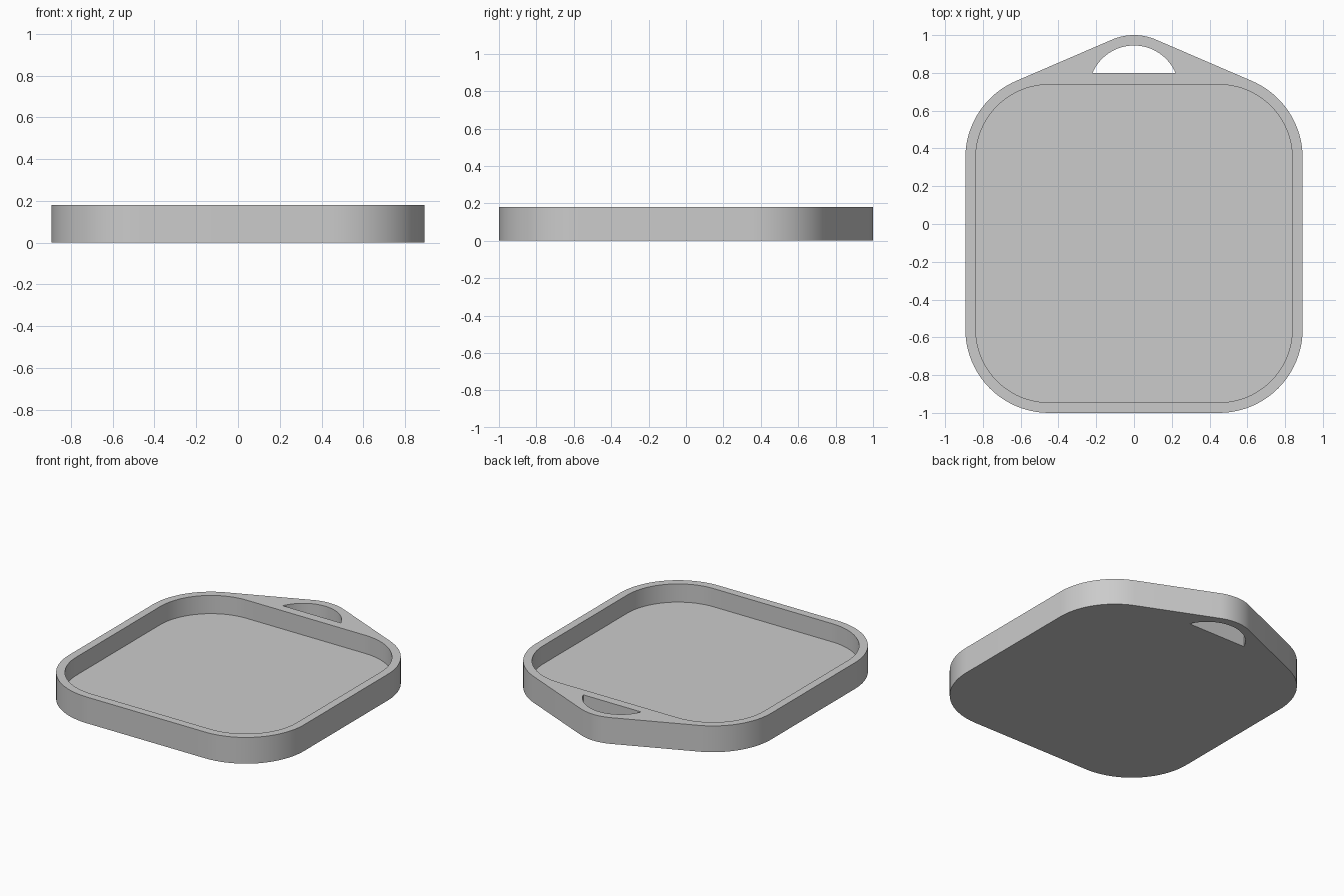
import bpy
import bmesh
from math import cos, sin, acos, atan2, hypot, pi, radians, sqrt

cube = bpy.data.objects.get("Cube")
if cube:
    bpy.data.objects.remove(cube)

HEIGHT, WALL, FLOOR = 0.18, 0.055, 0.055
CX, CY_FRONT, CY_BACK = 0.45, -0.557, 0.35   # corner arc centres
CORNER_R = 0.443
TAB_Y, TAB_R = 0.706, 0.294                  # hanging tab arc
HOLE_R, HOLE_Y = 0.239, 0.80                 # hole arc and its flat side


def arc(x, y, r, start, end, steps=20):
    return [(x + r * cos(start + (end - start) * i / steps),
             y + r * sin(start + (end - start) * i / steps)) for i in range(steps + 1)]


def prism(name, outline, z0, z1):
    """Extrude a closed outline between two heights."""
    bm = bmesh.new()
    face = bm.faces.new([bm.verts.new((x, y, z0)) for x, y in outline])
    ret = bmesh.ops.extrude_face_region(bm, geom=[face])
    top = [v for v in ret["geom"] if isinstance(v, bmesh.types.BMVert)]
    bmesh.ops.translate(bm, verts=top, vec=(0, 0, z1 - z0))
    bmesh.ops.recalc_face_normals(bm, faces=bm.faces)
    mesh = bpy.data.meshes.new(name)
    bm.to_mesh(mesh)
    bm.free()
    obj = bpy.data.objects.new(name, mesh)
    bpy.context.collection.objects.link(obj)
    return obj


# Direction of the line tangent to both a back corner and the tab
dx, dy = CX, CY_BACK - TAB_Y
tangent = acos((TAB_R - CORNER_R) / hypot(dx, dy)) + atan2(dy, dx)

# Tray outline: rounded square joined to a rounded tab at the back
front = (arc(-CX, CY_FRONT, CORNER_R, pi, 1.5 * pi)
         + arc(CX, CY_FRONT, CORNER_R, 1.5 * pi, 2 * pi))
outer = (front + arc(CX, CY_BACK, CORNER_R, 0, tangent)
         + arc(0, TAB_Y, TAB_R, tangent, pi - tangent)
         + arc(-CX, CY_BACK, CORNER_R, pi - tangent, pi))

# Pocket outline: the rounded square inset by the wall
r = CORNER_R - WALL
inner = (arc(-CX, CY_FRONT, r, pi, 1.5 * pi) + arc(CX, CY_FRONT, r, 1.5 * pi, 2 * pi)
         + arc(CX, CY_BACK, r, 0, pi / 2) + arc(-CX, CY_BACK, r, pi / 2, pi))

# Hanging hole: a circle segment with a flat side
half = atan2(HOLE_Y - TAB_Y, sqrt(HOLE_R ** 2 - (HOLE_Y - TAB_Y) ** 2))
hole = arc(0, TAB_Y, HOLE_R, half, pi - half, 32)

tray = prism("tray", outer, 0, HEIGHT)
cutters = [prism("pocket_cutter", inner, FLOOR, HEIGHT + 0.1),
           prism("hole_cutter", hole, -0.1, HEIGHT + 0.1)]
bpy.context.view_layer.objects.active = tray
for cutter in cutters:
    cutter.hide_render = True
    mod = tray.modifiers.new(cutter.name, "BOOLEAN")
    mod.operation = "DIFFERENCE"
    mod.solver = "EXACT"
    mod.object = cutter
    bpy.ops.object.modifier_apply(modifier=mod.name)
    bpy.data.objects.remove(cutter)

# Plain grey finish
mat = bpy.data.materials.new("light grey")
mat.use_nodes = True
colour = (0.6, 0.6, 0.6, 1)
mat.diffuse_color = colour
mat.node_tree.nodes["Principled BSDF"].inputs["Base Color"].default_value = colour
tray.data.materials.clear()
tray.data.materials.append(mat)

bpy.ops.object.select_all(action="DESELECT")
tray.select_set(True)
bpy.ops.object.shade_smooth_by_angle(angle=radians(30))
